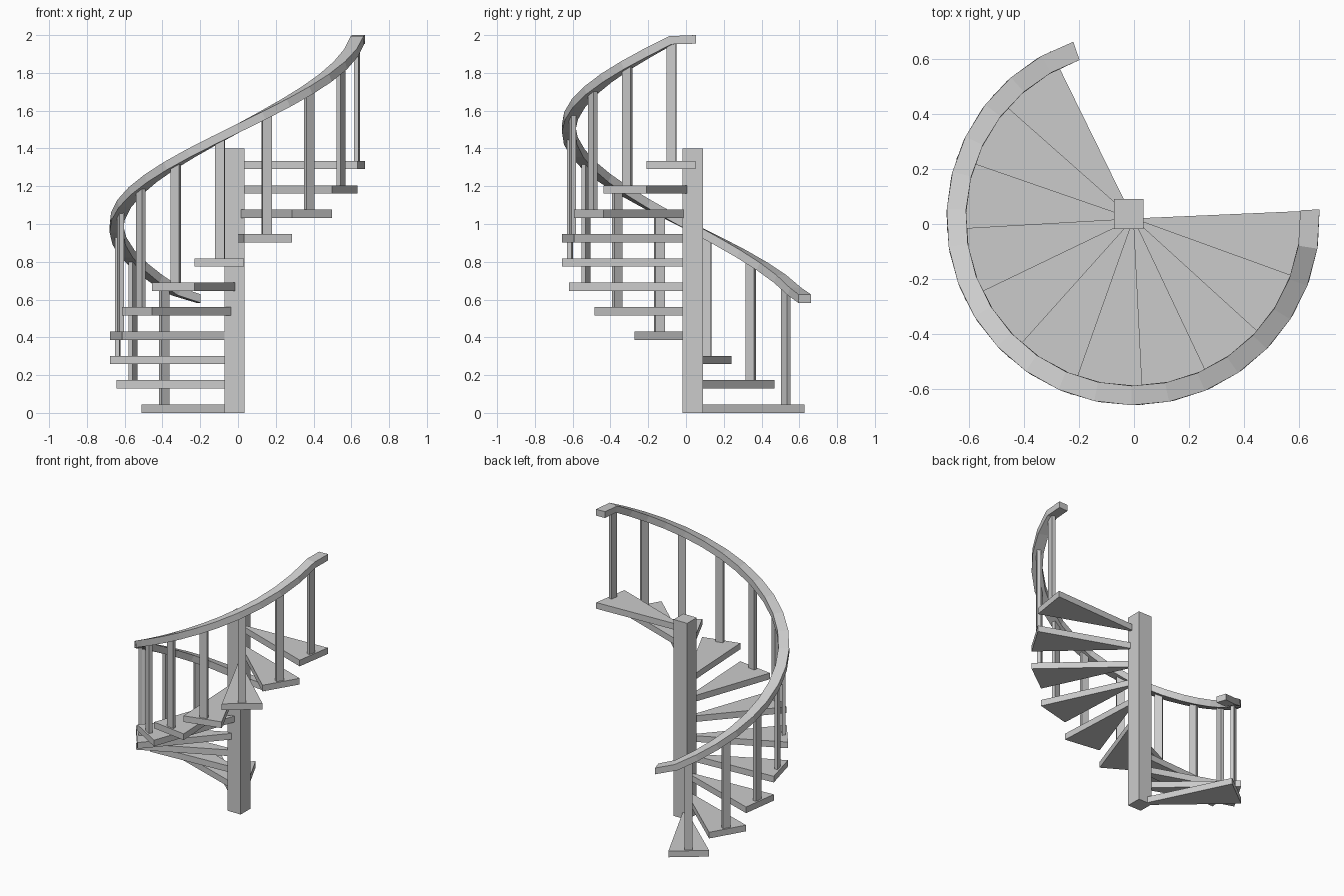
import bpy, bmesh
from math import radians, cos, sin
from mathutils import Vector

if "Cube" in bpy.data.objects:
    bpy.data.objects.remove(bpy.data.objects["Cube"])

CX, CY = -0.003, 0.02            # spiral centre
N, START, STEP = 11, 116.1, 22.4  # treads, first angle, degrees per tread
RISE, THICK, R = 0.129, 0.044, 0.677
RAIL_R, RAIL_W, RAIL_H = 0.642, 0.07, 0.045


def polar(r, deg, z):
    a = radians(deg)
    return Vector((CX + r * cos(a), CY + r * sin(a), z))


def make(name, verts, faces):
    me = bpy.data.meshes.new(name)
    me.from_pydata([tuple(v) for v in verts], [], faces)
    bm = bmesh.new()
    bm.from_mesh(me)
    bmesh.ops.recalc_face_normals(bm, faces=bm.faces)
    bm.to_mesh(me)
    bm.free()
    ob = bpy.data.objects.new(name, me)
    bpy.context.collection.objects.link(ob)
    return ob


def prism(name, outline, z0, z1):
    n = len(outline)
    verts = [(p[0], p[1], z) for z in (z0, z1) for p in outline]
    faces = [list(range(n)), list(range(n, 2 * n))]
    faces += [(i, (i + 1) % n, n + (i + 1) % n, n + i) for i in range(n)]
    return make(name, verts, faces)


def rail_z(deg):
    return min(max(1.505 + RISE / STEP * (deg - 270), 0.605), 2 - RAIL_H / 2)


# Central square pole
prism("central_pole", [(-0.072, -0.018), (0.034, -0.018), (0.034, 0.09), (-0.072, 0.09)], 0, 1.4)

# Wedge treads, each with one flat baluster
for i in range(N):
    a, z = START + i * STEP, i * RISE
    prism(f"tread_{i + 1}", [(CX, CY), polar(R, a, 0), polar(R, a + STEP, 0)], z, z + THICK)
    mid = a + STEP / 2
    c = polar(0.64, mid, 0)
    u = Vector((cos(radians(mid)), sin(radians(mid)), 0)) * 0.012
    t = Vector((-sin(radians(mid)), cos(radians(mid)), 0)) * 0.026
    prism(f"baluster_{i + 1}", [c - u - t, c + u - t, c + u + t, c - u + t],
          z + THICK - 0.01, rail_z(mid))

# Handrail: rectangular section swept along the helix
A0, A1, SEG = 108.7, 362.8, 22
verts, faces = [], []
for k in range(SEG + 1):
    a = A0 + (A1 - A0) * k / SEG
    p = polar(RAIL_R, a, rail_z(a))
    tan = polar(RAIL_R, a + 5, rail_z(a + 5)) - polar(RAIL_R, a - 5, rail_z(a - 5))
    rad = Vector((cos(radians(a)), sin(radians(a)), 0))
    up = rad.cross(tan).normalized() * RAIL_H / 2
    rad *= RAIL_W / 2
    verts += [p - rad - up, p + rad - up, p + rad + up, p - rad + up]
    if k:
        b = 4 * (k - 1)
        faces += [(b + j, b + (j + 1) % 4, b + 4 + (j + 1) % 4, b + 4 + j) for j in range(4)]
faces += [(0, 1, 2, 3), tuple(range(4 * SEG, 4 * SEG + 4))]
make("handrail", verts, faces)
